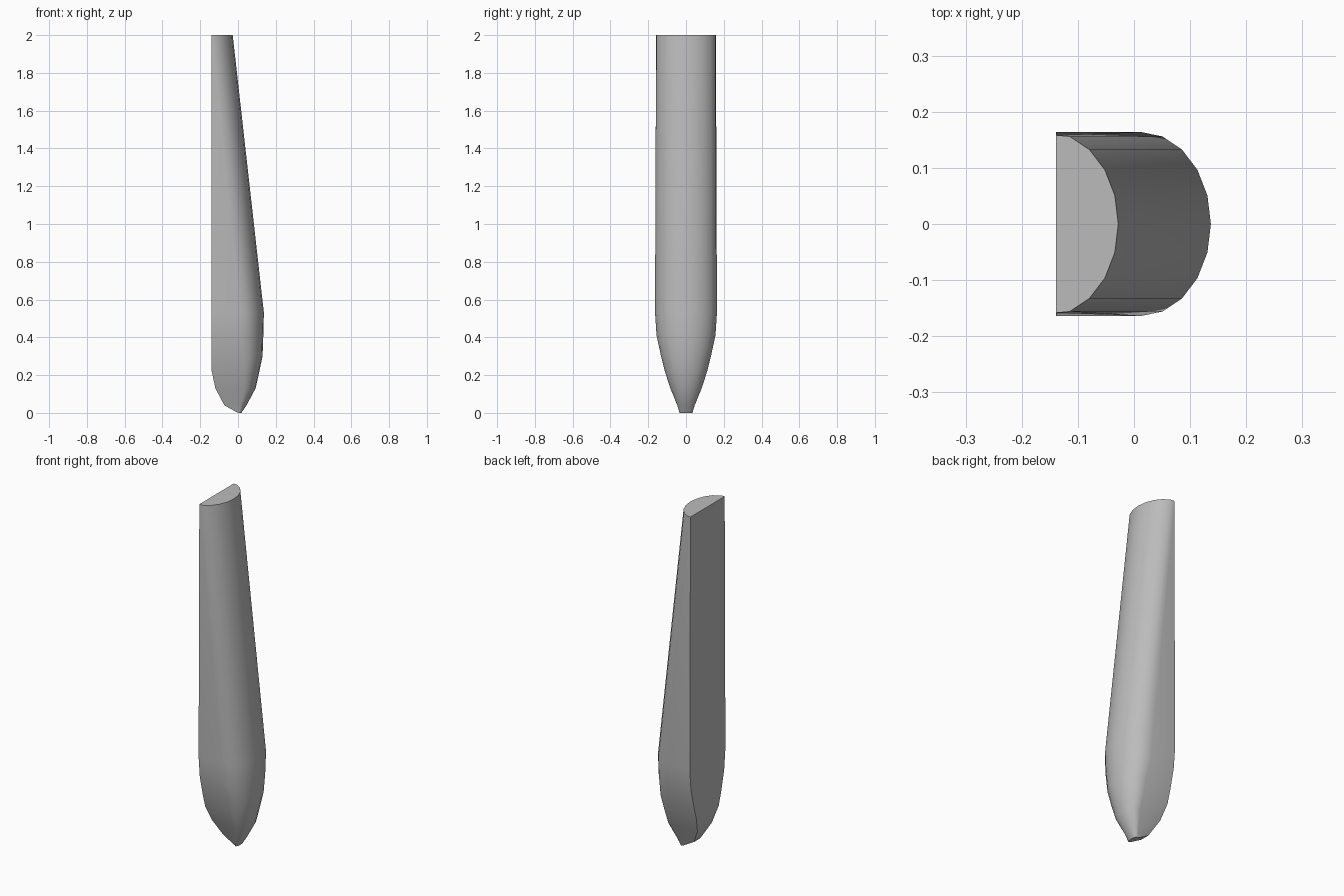
import bpy, bmesh, math

if "Cube" in bpy.data.objects:
    bpy.data.objects.remove(bpy.data.objects["Cube"], do_unlink=True)

grey = bpy.data.materials.new("plain_grey")
grey.use_nodes = True
colour = (0.5, 0.5, 0.5, 1)
grey.diffuse_color = colour
grey.node_tree.nodes["Principled BSDF"].inputs["Base Color"].default_value = colour

# Hull stations from bow to stern:
# height, deck x, keel x, half width, deck width factor
STATIONS = [
    (0.00, 0.000, 0.018, 0.034, 0.80),
    (0.04, -0.072, 0.045, 0.046, 0.60),
    (0.13, -0.120, 0.093, 0.083, 0.80),
    (0.22, -0.139, 0.113, 0.112, 0.92),
    (0.30, -0.139, 0.130, 0.132, 0.96),
    (0.41, -0.139, 0.134, 0.156, 0.98),
    (0.53, -0.139, 0.137, 0.164, 1.00),
    (2.00, -0.139, -0.028, 0.164, 1.00),
]
ARC = 10


def section(z, deck, keel, half, factor):
    """Flat deck, straight sides and a rounded bottom, clipped at the deck."""
    depth = min(0.125 * half / 0.164, 0.6 * (keel - deck)) if z < 1 else 0.125
    points = [(deck, -half * factor, z)]
    for i in range(ARC + 1):
        a = math.pi * (i / ARC - 0.5)
        x, y = keel - depth * (1 - math.cos(a)), half * math.sin(a)
        if x < deck:
            x, y = deck + 0.001, math.copysign(half * 0.965, y)
        points.append((x, y, z))
    points.append((deck, half * factor, z))
    if z > 1:
        points[0] = (deck, -half * 0.96, z)
        points[-1] = (deck, half * 0.96, z)
    return points


# Loft the stations into a closed hull
bm = bmesh.new()
rings = [[bm.verts.new(p) for p in section(*s)] for s in STATIONS]
count = len(rings[0])
for low, high in zip(rings, rings[1:]):
    for i in range(count):
        j = (i + 1) % count
        bm.faces.new((low[i], low[j], high[j], high[i]))
bm.faces.new(rings[0][::-1])
bm.faces.new(rings[-1])
bmesh.ops.recalc_face_normals(bm, faces=bm.faces)

mesh = bpy.data.meshes.new("hull")
bm.to_mesh(mesh)
bm.free()
hull = bpy.data.objects.new("hull", mesh)
bpy.context.collection.objects.link(hull)
mesh.materials.append(grey)

# Smooth the rounded sides, keep the deck and stern edges crisp
bpy.ops.object.select_all(action="DESELECT")
hull.select_set(True)
bpy.context.view_layer.objects.active = hull
bpy.ops.object.shade_smooth_by_angle(angle=math.radians(35))
